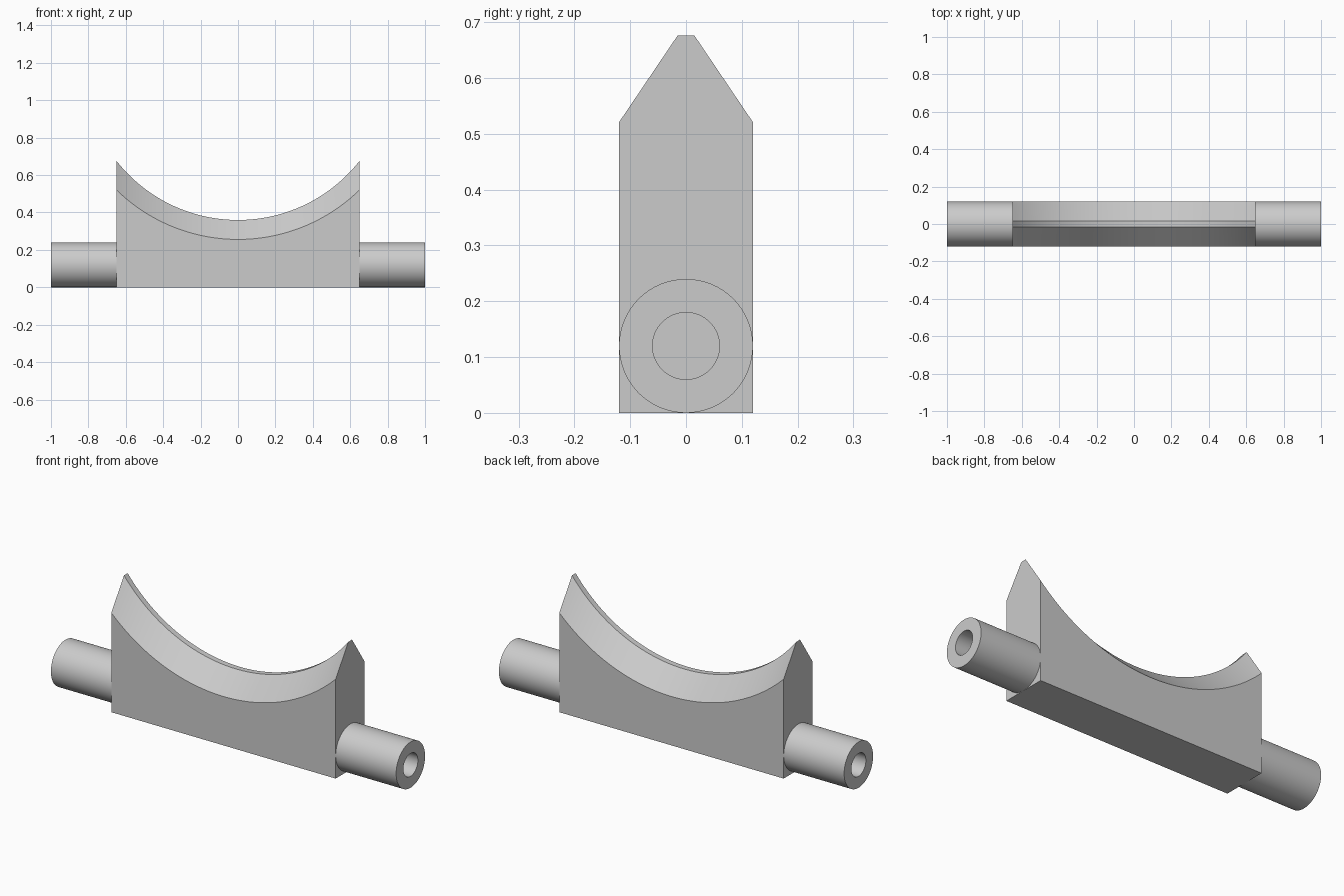
import bpy
import bmesh
from math import cos, sin, tau, sqrt, radians

cube = bpy.data.objects.get("Cube")
if cube:
    bpy.data.objects.remove(cube, do_unlink=True)

HALF_LEN, HALF_WIDTH, CREST = 0.65, 0.12, 0.015
ARC_Z, CREST_R, SHOULDER_R = 1.186, 0.826, 0.93
PIN_R, HOLE_R = 0.12, 0.06

grey = bpy.data.materials.new("plain_grey")
grey.use_nodes = True
grey.diffuse_color = (0.6, 0.6, 0.6, 1)
grey.node_tree.nodes["Principled BSDF"].inputs["Base Color"].default_value = (0.6, 0.6, 0.6, 1)


def finish(bm, name):
    bmesh.ops.recalc_face_normals(bm, faces=bm.faces)
    mesh = bpy.data.meshes.new(name)
    bm.to_mesh(mesh)
    bm.free()
    mesh.materials.append(grey)
    obj = bpy.data.objects.new(name, mesh)
    bpy.context.collection.objects.link(obj)
    bpy.ops.object.select_all(action='DESELECT')
    obj.select_set(True)
    bpy.context.view_layer.objects.active = obj
    bpy.ops.object.shade_smooth_by_angle(angle=radians(20))
    return obj


def bridge(bm, ring_a, ring_b):
    n = len(ring_a)
    for i in range(n):
        j = (i + 1) % n
        bm.faces.new((ring_a[i], ring_a[j], ring_b[j], ring_b[i]))


# Cradle block: bevelled cross-section swept under two concentric arcs
bm = bmesh.new()
steps = 64
rings = []
for i in range(steps + 1):
    x = HALF_LEN * (2 * i / steps - 1)
    shoulder = ARC_Z - sqrt(SHOULDER_R ** 2 - x * x)
    crest = ARC_Z - sqrt(CREST_R ** 2 - x * x)
    section = [(-HALF_WIDTH, 0), (HALF_WIDTH, 0), (HALF_WIDTH, shoulder),
               (CREST, crest), (-CREST, crest), (-HALF_WIDTH, shoulder)]
    rings.append([bm.verts.new((x, y, z)) for y, z in section])
for a, b in zip(rings, rings[1:]):
    bridge(bm, a, b)
bm.faces.new(rings[0])
bm.faces.new(rings[-1])
finish(bm, "cradle_block")

# Hollow pins: turned profile, with the bore ending at the block
for name, side in (("left_pin", 1), ("right_pin", -1)):
    bm = bmesh.new()
    rings = []
    for x, r in ((HALF_LEN, PIN_R), (1, PIN_R), (1, HOLE_R), (HALF_LEN, HOLE_R)):
        rings.append([bm.verts.new((side * x, r * cos(tau * k / 64), PIN_R + r * sin(tau * k / 64)))
                      for k in range(64)])
    for a, b in zip(rings, rings[1:] + rings[:1]):
        bridge(bm, a, b)
    finish(bm, name)
